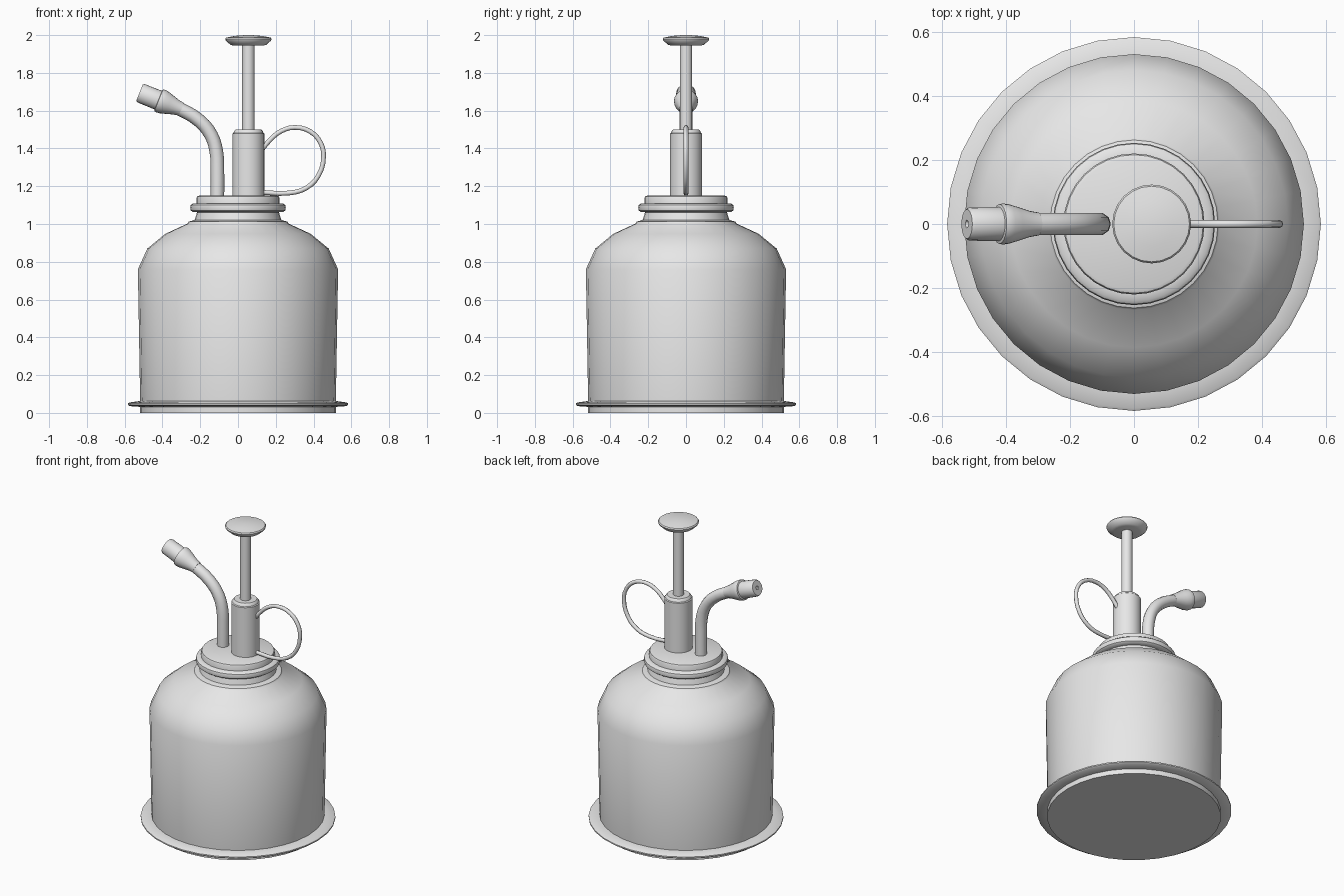
import bpy, bmesh, math
from mathutils import Matrix, Vector

old = bpy.data.objects.get("Cube")
if old:
    bpy.data.objects.remove(old, do_unlink=True)

metal = bpy.data.materials.new("grey_metal")
metal.use_nodes = True
GREY = (0.8, 0.8, 0.8, 1)
metal.diffuse_color = GREY
metal.node_tree.nodes["Principled BSDF"].inputs["Base Color"].default_value = GREY


def finish(obj, angle=35):
    """Give an object the metal and smooth shading with sharp corners."""
    obj.data.materials.clear()
    obj.data.materials.append(metal)
    bpy.ops.object.select_all(action="DESELECT")
    obj.select_set(True)
    bpy.context.view_layer.objects.active = obj
    bpy.ops.object.shade_smooth_by_angle(angle=math.radians(angle))


def lathe(name, profile, sides=32, matrix=Matrix()):
    """Revolve (radius, height) points, listed bottom to top, and cap both ends."""
    bm = bmesh.new()
    rings = []
    for r, z in profile:
        rings.append([bm.verts.new((r * math.cos(a), r * math.sin(a), z))
                      for a in (2 * math.pi * i / sides for i in range(sides))])
    for low, high in zip(rings, rings[1:]):
        for i in range(sides):
            j = (i + 1) % sides
            bm.faces.new((low[i], low[j], high[j], high[i]))
    bm.faces.new(rings[0][::-1])
    bm.faces.new(rings[-1])
    bm.transform(matrix)
    mesh = bpy.data.meshes.new(name)
    bm.to_mesh(mesh)
    bm.free()
    obj = bpy.data.objects.new(name, mesh)
    bpy.context.collection.objects.link(obj)
    finish(obj)
    return obj


def tube(name, points, radius, bevel_res):
    """Sweep a round section along a smooth path in the xz plane."""
    curve = bpy.data.curves.new(name, "CURVE")
    curve.dimensions = "3D"
    curve.bevel_depth = radius
    curve.bevel_resolution = bevel_res
    curve.resolution_u = 3
    curve.use_fill_caps = True
    spline = curve.splines.new("BEZIER")
    spline.bezier_points.add(len(points) - 1)
    for p, (x, z) in zip(spline.bezier_points, points):
        p.co = (x, 0, z)
        p.handle_left_type = p.handle_right_type = "AUTO"
    obj = bpy.data.objects.new(name, curve)
    bpy.context.collection.objects.link(obj)
    bpy.ops.object.select_all(action="DESELECT")
    obj.select_set(True)
    bpy.context.view_layer.objects.active = obj
    bpy.ops.object.convert(target="MESH")
    finish(bpy.context.view_layer.objects.active, 50)


# Tank with foot flange and rounded shoulder
lathe("base_flange", [(0.52, 0), (0.52, 0.032), (0.575, 0.036), (0.583, 0.042),
                      (0.583, 0.05), (0.575, 0.055), (0.52, 0.063)])
lathe("tank", [(0.515, 0.03), (0.518, 0.06), (0.53, 0.76), (0.48, 0.87),
               (0.385, 0.948), (0.268, 1.002), (0.262, 1.012), (0.235, 1.02)])

# Neck, screw ring and lid
lathe("neck", [(0.235, 1.0), (0.23, 1.02), (0.215, 1.068)])
lathe("neck_ring", [(0.215, 1.062), (0.24, 1.064), (0.25, 1.072), (0.253, 1.087),
                    (0.25, 1.1), (0.24, 1.108), (0.215, 1.11)])
lathe("lid", [(0.22, 1.09), (0.22, 1.138), (0.216, 1.146), (0.206, 1.15)])

# Pump barrel, plunger rod and thumb knob
pump = Matrix.Translation((0.055, 0, 0))
lathe("pump_barrel", [(0.085, 1.14), (0.085, 1.478), (0.079, 1.482),
                      (0.077, 1.49), (0.068, 1.5)], 24, pump)
lathe("plunger_rod", [(0.033, 1.48), (0.033, 1.96)], 16, pump)
lathe("thumb_knob", [(0.078, 1.944), (0.095, 1.949), (0.12, 1.971), (0.123, 1.98),
                     (0.118, 1.987), (0.07, 1.996), (0.02, 2.0)], 24, pump)

# Bent spout tube
tube("spout_tube", [(-0.109, 1.14), (-0.109, 1.28), (-0.115, 1.385), (-0.142, 1.47),
                    (-0.205, 1.547), (-0.315, 1.612), (-0.37, 1.634)], 0.036, 3)

# Flared nozzle with a small recessed outlet
aim = Vector((-0.93, 0, 0.37)).to_track_quat("Z", "Y").to_matrix().to_4x4()
lathe("nozzle", [(0.036, -0.13), (0.041, -0.1), (0.054, -0.058), (0.062, -0.03),
                 (0.064, -0.012), (0.062, 0), (0.053, 0.002), (0.052, 0.1),
                 (0.046, 0.109), (0.012, 0.109), (0.01, 0.1)],
      20, Matrix.Translation((-0.42, 0, 1.655)) @ aim)

# Finger loop
tube("finger_loop", [(0.12, 1.385), (0.165, 1.44), (0.225, 1.49), (0.3, 1.511),
                     (0.385, 1.488), (0.437, 1.43), (0.453, 1.36), (0.425, 1.255),
                     (0.36, 1.19), (0.27, 1.164), (0.12, 1.168)], 0.0125, 2)
